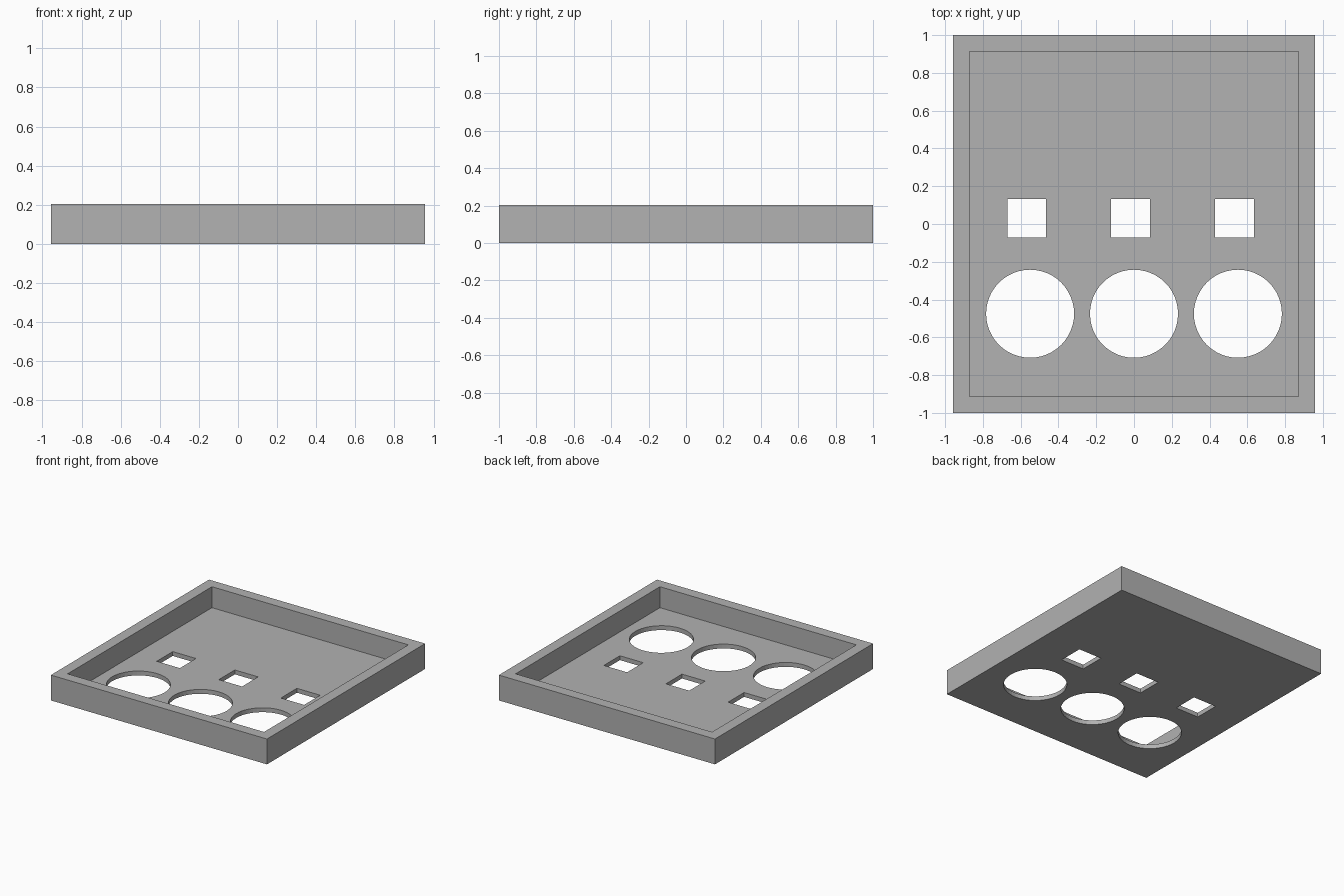
import bpy

cube = bpy.data.objects.get("Cube")
if cube:
    bpy.data.objects.remove(cube, do_unlink=True)

grey = bpy.data.materials.new("plain grey")
grey.use_nodes = True
colour = (0.445, 0.445, 0.445, 1)
grey.diffuse_color = colour
grey.node_tree.nodes["Principled BSDF"].inputs["Base Color"].default_value = colour

HALF_WIDTH, HALF_LENGTH, HEIGHT = 0.957, 1.0, 0.203
RIM, FLOOR = 0.087, 0.035


def box(name, centre, size):
    bpy.ops.mesh.primitive_cube_add(size=1, location=centre)
    obj = bpy.context.object
    obj.name = name
    obj.scale = size
    bpy.ops.object.transform_apply(location=False, rotation=False, scale=True)
    obj.data.materials.append(grey)
    return obj


def cut(target, cutter):
    mod = target.modifiers.new(cutter.name, 'BOOLEAN')
    mod.operation = 'DIFFERENCE'
    mod.solver = 'EXACT'
    mod.object = cutter
    bpy.context.view_layer.objects.active = target
    bpy.ops.object.modifier_apply(modifier=mod.name)
    bpy.data.objects.remove(cutter, do_unlink=True)


# Open tray: solid block with a recess leaving the rim and thin floor
tray = box("tray", (0, 0, HEIGHT / 2), (2 * HALF_WIDTH, 2 * HALF_LENGTH, HEIGHT))
cut(tray, box("recess", (0, 0, FLOOR + 0.5),
              (2 * (HALF_WIDTH - RIM), 2 * (HALF_LENGTH - RIM), 1)))

# Row of round openings with a square opening behind each
for x in (-0.55, 0, 0.55):
    bpy.ops.mesh.primitive_cylinder_add(vertices=48, radius=0.233, depth=0.2,
                                        location=(x, -0.475, 0))
    bpy.context.object.name = "round_opening"
    bpy.context.object.data.materials.append(grey)
    cut(tray, bpy.context.object)
    cut(tray, box("square_opening", (x - 0.018, 0.031, 0), (0.206, 0.203, 0.2)))
